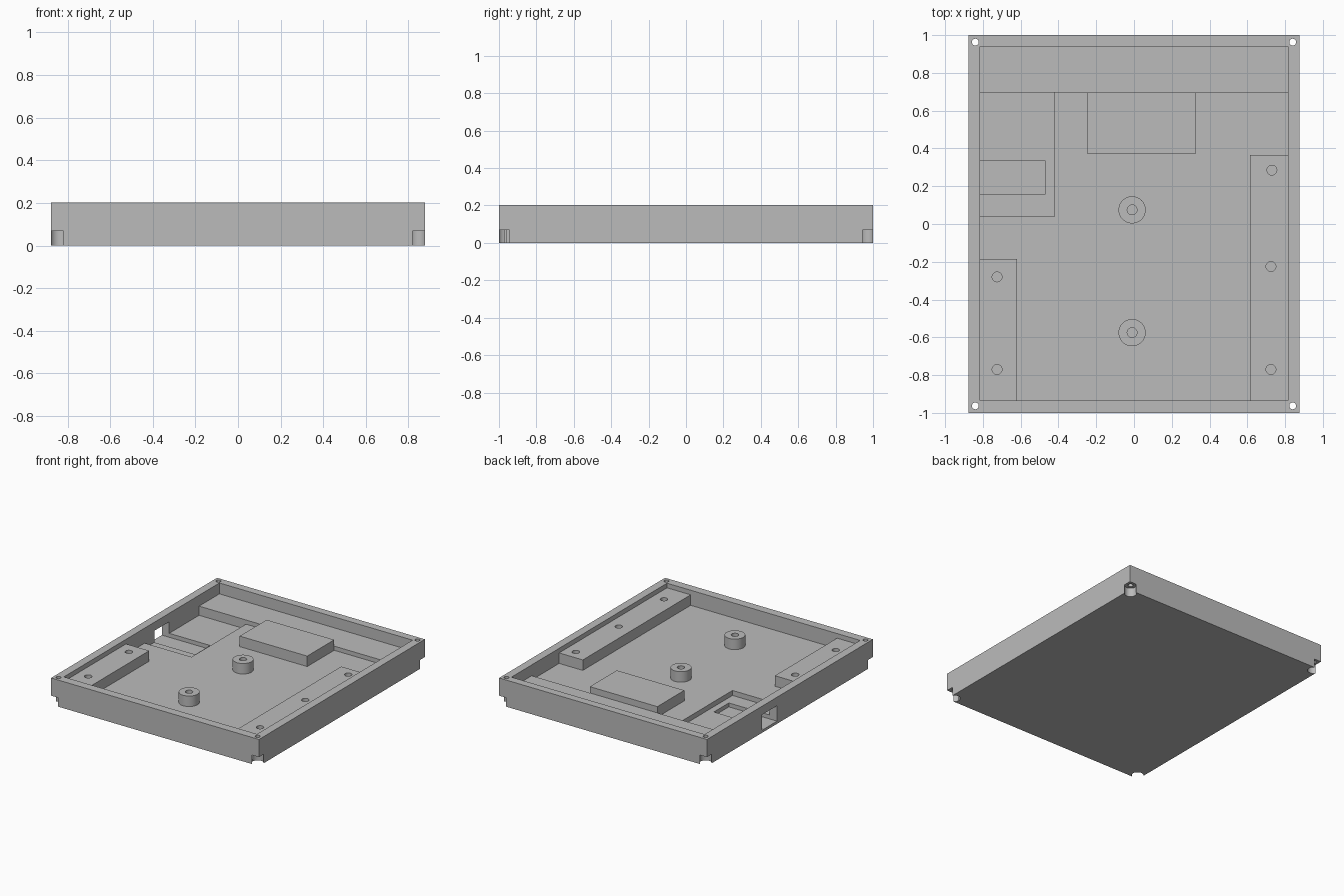
import bpy
import bmesh
import math
from mathutils import Matrix, Vector

default = bpy.data.objects.get("Cube")
if default:
    bpy.data.objects.remove(default, do_unlink=True)

grey = bpy.data.materials.new("plain grey")
grey.use_nodes = True
colour = (0.5, 0.5, 0.5, 1)
grey.diffuse_color = colour
grey.node_tree.nodes["Principled BSDF"].inputs["Base Color"].default_value = colour

HALF_X, HALF_Y, TOP = 0.877, 1.0, 0.203
IN_X, IN_FRONT, IN_BACK = 0.815, -0.935, 0.94
FLOOR, DECK = 0.088, 0.168
BURY = 0.02  # overlap of raised parts into the floor and walls


def add_object(name, bm):
    mesh = bpy.data.meshes.new(name)
    bm.to_mesh(mesh)
    bm.free()
    mesh.materials.append(grey)
    obj = bpy.data.objects.new(name, mesh)
    bpy.context.collection.objects.link(obj)
    return obj


def box(name, x0, x1, y0, y1, z0, z1):
    bm = bmesh.new()
    size = Vector((x1 - x0, y1 - y0, z1 - z0))
    centre = Vector((x0 + x1, y0 + y1, z0 + z1)) / 2
    bmesh.ops.create_cube(bm, size=1, matrix=Matrix.Translation(centre) @ Matrix.Diagonal(size.to_4d()))
    return add_object(name, bm)


def cylinder(name, x, y, radius, z0, z1):
    bm = bmesh.new()
    bmesh.ops.create_cone(bm, cap_ends=True, segments=32, radius1=radius, radius2=radius,
                          depth=z1 - z0, matrix=Matrix.Translation((x, y, (z0 + z1) / 2)))
    return add_object(name, bm)


def combine(target, other, operation):
    mod = target.modifiers.new(other.name, "BOOLEAN")
    mod.operation = operation
    mod.solver = "EXACT"
    mod.object = other
    bpy.context.view_layer.objects.active = target
    bpy.ops.object.modifier_apply(modifier=mod.name)
    bpy.data.objects.remove(other, do_unlink=True)


# Tray with its main cavity
tray = box("enclosure_tray", -HALF_X, HALF_X, -HALF_Y, HALF_Y, 0, TOP)
combine(tray, box("cavity", -IN_X, IN_X, IN_FRONT, IN_BACK, FLOOR, TOP + 0.1), "DIFFERENCE")

# Raised ledges, pad and standoffs
LOW = FLOOR - BURY
raised = [
    box("back_ledge", -IN_X - BURY, IN_X + BURY, 0.695, IN_BACK + BURY, LOW, 0.12),
    box("right_ledge", -IN_X - BURY, -0.62, IN_FRONT - BURY, -0.185, LOW, DECK),
    box("left_ledge", 0.615, IN_X + BURY, IN_FRONT - BURY, 0.365, LOW, DECK),
    box("centre_pad", -0.245, 0.325, 0.37, 0.695, LOW, DECK),
]
standoffs = [(-0.01, 0.075), (-0.01, -0.575)]
raised += [cylinder("standoff", x, y, 0.072, LOW, DECK) for x, y in standoffs]
for part in raised:
    combine(tray, part, "UNION")

# Stepped recess and the port through the right wall
combine(tray, box("recess", -IN_X, -0.42, 0.04, 0.695, 0.05, 0.11), "DIFFERENCE")
combine(tray, box("port_recess", -IN_X - 0.01, -0.47, 0.155, 0.335, 0.02, 0.11), "DIFFERENCE")
combine(tray, box("port", -HALF_X - 0.05, -IN_X + 0.01, 0.155, 0.335, 0.02, 0.138), "DIFFERENCE")

# Blind screw holes
holes = standoffs + [(-0.725, -0.28), (-0.725, -0.77), (0.73, 0.285), (0.725, -0.225), (0.725, -0.77)]
for x, y in holes:
    combine(tray, cylinder("screw_hole", x, y, 0.026, FLOOR + 0.004, TOP), "DIFFERENCE")

# Corner through holes with open counterbores underneath
for sx in (-1, 1):
    for sy in (-1, 1):
        x, y = sx * 0.84, sy * 0.963
        combine(tray, cylinder("corner_hole", x, y, 0.018, -0.1, TOP + 0.1), "DIFFERENCE")
        combine(tray, cylinder("counterbore", x, y, 0.0425, -0.1, 0.068), "DIFFERENCE")
        xs = sorted((x, sx * (HALF_X + 0.1)))
        ys = sorted((y, sy * (HALF_Y + 0.1)))
        combine(tray, box("corner_notch", *xs, *ys, -0.1, 0.068), "DIFFERENCE")

# Crisp edges, smooth round walls
bpy.ops.object.select_all(action="DESELECT")
tray.select_set(True)
bpy.context.view_layer.objects.active = tray
bpy.ops.object.shade_smooth_by_angle(angle=math.radians(30))
